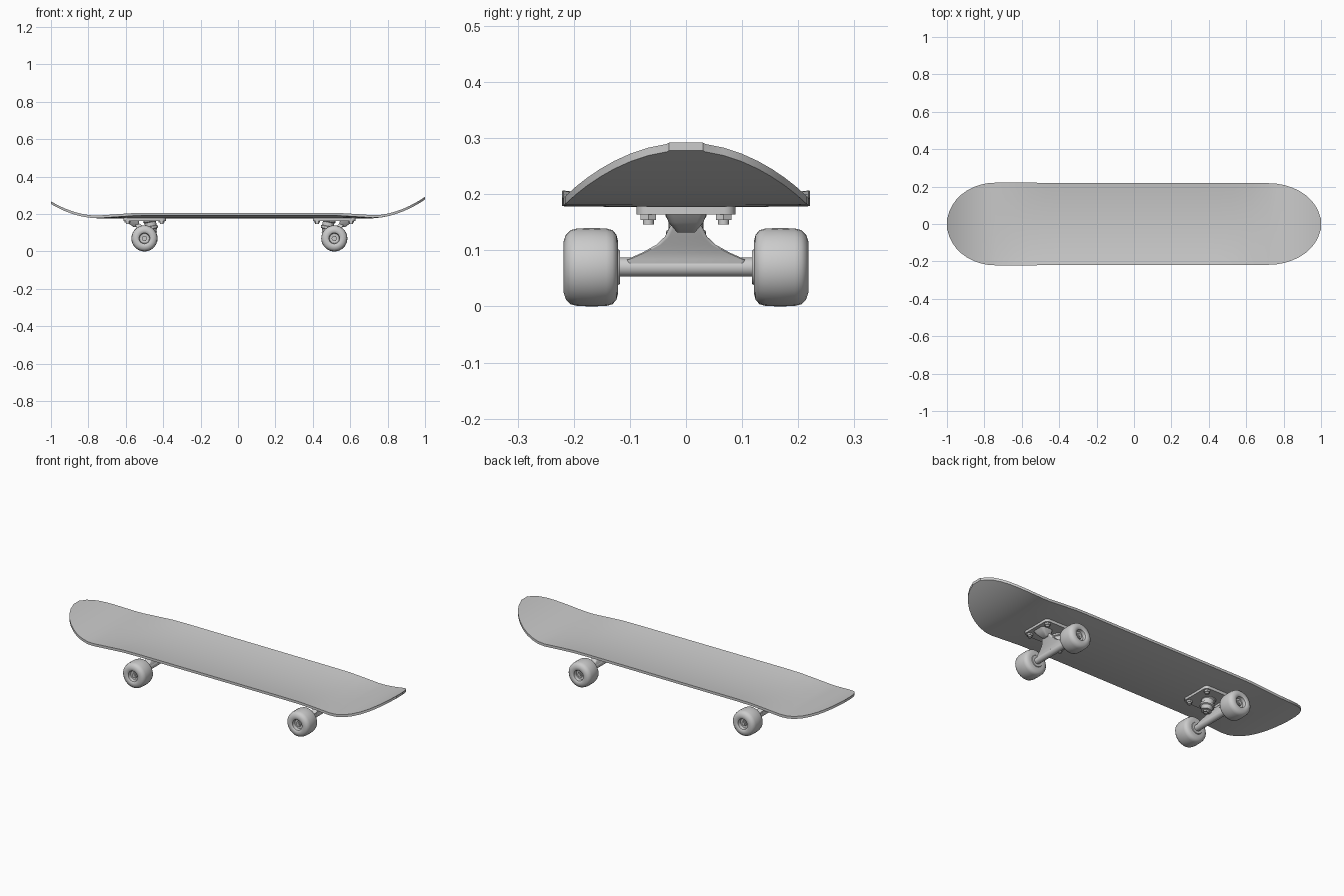
import bpy, bmesh, math
from mathutils import Matrix, Vector

if "Cube" in bpy.data.objects:
    bpy.data.objects.remove(bpy.data.objects["Cube"])


def finish(name, bm, angle=35):
    bmesh.ops.recalc_face_normals(bm, faces=bm.faces[:])
    me = bpy.data.meshes.new(name)
    bm.to_mesh(me)
    bm.free()
    ob = bpy.data.objects.new(name, me)
    bpy.context.collection.objects.link(ob)
    bpy.ops.object.select_all(action='DESELECT')
    ob.select_set(True)
    bpy.context.view_layer.objects.active = ob
    bpy.ops.object.shade_smooth_by_angle(angle=math.radians(angle))
    return ob


def loft(name, rings):
    """Skin closed rings of points and cap both ends."""
    bm = bmesh.new()
    vs = [[bm.verts.new(p) for p in ring] for ring in rings]
    n = len(vs[0])
    for a, b in zip(vs, vs[1:]):
        for i in range(n):
            bm.faces.new((a[i], a[(i + 1) % n], b[(i + 1) % n], b[i]))
    bm.faces.new(vs[0])
    bm.faces.new(vs[-1])
    return finish(name, bm)


def lathe(name, profile, loc, axis=(0, 0, 1), n=24):
    """Spin (radius, height) points round an axis through loc."""
    m = Matrix.Translation(loc) @ Vector((0, 0, 1)).rotation_difference(Vector(axis)).to_matrix().to_4x4()
    rings = [[m @ Vector((r * math.cos(2 * math.pi * i / n), r * math.sin(2 * math.pi * i / n), h))
              for i in range(n)] for r, h in profile]
    return loft(name, rings)


# Deck: outline, upturned ends and concave middle
def smooth(t):
    t = min(max(t, 0), 1)
    return t * t * (3 - 2 * t)


def deck_z(x, v):
    kick = 0.101 * (max(x - 0.7, 0) / 0.3) ** 2 + 0.077 * (max(-x - 0.74, 0) / 0.26) ** 2
    fade = 1 - smooth((abs(x) - 0.5) / 0.3)
    return 0.191 + kick + 0.016 * fade * v * v


stations = []
STEPS = 10
for i in range(STEPS + 1):
    a = math.pi / 2 * (1 - i / STEPS)
    stations.append((-0.74 - 0.26 * math.sin(a), max(0.221 * math.cos(a), 0.03)))
for i in range(1, 16):
    t = i / 16
    stations.append((-0.74 + 1.46 * t, 0.221 - 0.003 * t))
for i in range(STEPS + 1):
    a = math.pi / 2 * i / STEPS
    stations.append((0.72 + 0.28 * math.sin(a), max(0.218 * math.cos(a), 0.03)))

bm = bmesh.new()
rows = []
COLS = 12
for x, w in stations:
    row = []
    for j in range(COLS + 1):
        v = 2 * j / COLS - 1
        row.append(bm.verts.new((x, v * w, deck_z(x, v * w / 0.22))))
    rows.append(row)
top = []
for a, b in zip(rows, rows[1:]):
    for j in range(COLS):
        top.append(bm.faces.new((a[j], b[j], b[j + 1], a[j + 1])))
# give the deck its thickness
ext = bmesh.ops.extrude_face_region(bm, geom=top, use_keep_orig=True)
for v in ext['geom']:
    if isinstance(v, bmesh.types.BMVert):
        v.co.z -= 0.014
finish("deck", bm)


def rounded_rect(x0, x1, hy, r, z):
    pts = []
    for cx, cy, a0 in ((x1 - r, hy - r, 0), (x0 + r, hy - r, 90),
                       (x0 + r, -hy + r, 180), (x1 - r, -hy + r, 270)):
        for k in range(5):
            a = math.radians(a0 + k * 22.5)
            pts.append((cx + r * math.cos(a), cy + r * math.sin(a), z))
    return pts


# Trucks: s is the outward direction, cx the axle position
def truck(side, s, cx):
    def X(u):
        return cx + s * u

    # base plate with four bolts
    lo, hi = sorted((X(-0.115), X(0.113)))
    loft(side + "_base_plate", [rounded_rect(lo, hi, 0.088, 0.02, z) for z in (0.164, 0.181)])
    for i, u in enumerate((-0.092, 0.09)):
        for j, y in enumerate((-0.067, 0.067)):
            lathe(f"{side}_bolt_nut_{i}{j}", [(0.016, 0.154), (0.016, 0.168)], (X(u), y, 0), n=6)
            lathe(f"{side}_bolt_{i}{j}", [(0.010, 0.146), (0.010, 0.16)], (X(u), y, 0), n=12)

    # pivot housing on the outer side
    def block(u0, u1, hy, r, z):
        a, b = sorted((X(u0), X(u1)))
        return rounded_rect(a, b, hy, r, z)
    loft(side + "_pivot_housing", [block(0.03, 0.098, 0.038, 0.012, 0.168),
                                   block(0.028, 0.085, 0.031, 0.012, 0.15),
                                   block(0.028, 0.06, 0.016, 0.008, 0.132)])

    # hanger flaring from the pivot down to the axle
    loft(side + "_hanger", [block(u - h, u + h, hy, 0.008, z) for z, u, hy, h in (
        (0.066, 0, 0.108, 0.013), (0.084, 0.002, 0.105, 0.015), (0.096, 0.007, 0.078, 0.017),
        (0.11, 0.014, 0.053, 0.018), (0.124, 0.022, 0.038, 0.018), (0.14, 0.032, 0.03, 0.016),
        (0.152, 0.042, 0.02, 0.012))])

    # bushings, hanger ring, washer and kingpin, leaning slightly
    ax = Vector((-s * 0.2, 0, -1)).normalized()
    base = (X(-0.028), 0, 0.168)
    lathe(side + "_upper_bushing", [(0.038, 0), (0.036, 0.008), (0.031, 0.012), (0.031, 0.034)], base, ax)
    lathe(side + "_hanger_ring", [(0.030, 0.032), (0.036, 0.035), (0.036, 0.047), (0.030, 0.05)], base, ax)
    lathe(side + "_lower_bushing", [(0.030, 0.05), (0.022, 0.068)], base, ax)
    lathe(side + "_washer", [(0.026, 0.068), (0.026, 0.072)], base, ax)
    lathe(side + "_kingpin_nut", [(0.016, 0.07), (0.016, 0.083)], base, ax, n=6)
    lathe(side + "_kingpin", [(0.009, 0.08), (0.009, 0.09)], base, ax, n=12)

    # axle
    lathe(side + "_axle_sleeve", [(0.017, -0.125), (0.017, 0.125)], (cx, 0, 0.07), (0, 1, 0))
    lathe(side + "_axle", [(0.008, -0.207), (0.008, 0.207)], (cx, 0, 0.07), (0, 1, 0), n=12)

    # wheels with recessed hubs and axle nuts
    for label, d in (("front", -1), ("back", 1)):
        name = f"{side}_{label}"
        lathe(name + "_wheel", [(0.012, 0.118), (0.030, 0.118), (0.032, 0.121), (0.046, 0.121),
                                (0.058, 0.124), (0.066, 0.131), (0.069, 0.142), (0.07, 0.168),
                                (0.069, 0.194), (0.066, 0.206), (0.058, 0.214), (0.046, 0.218),
                                (0.034, 0.217), (0.029, 0.213), (0.026, 0.196), (0.012, 0.194)],
              (cx, 0, 0.07), (0, d, 0), n=28)
        lathe(name + "_axle_nut", [(0.015, 0.192), (0.015, 0.203)], (cx, 0, 0.07), (0, d, 0), n=6)


truck("left", -1, -0.5)
truck("right", 1, 0.515)
